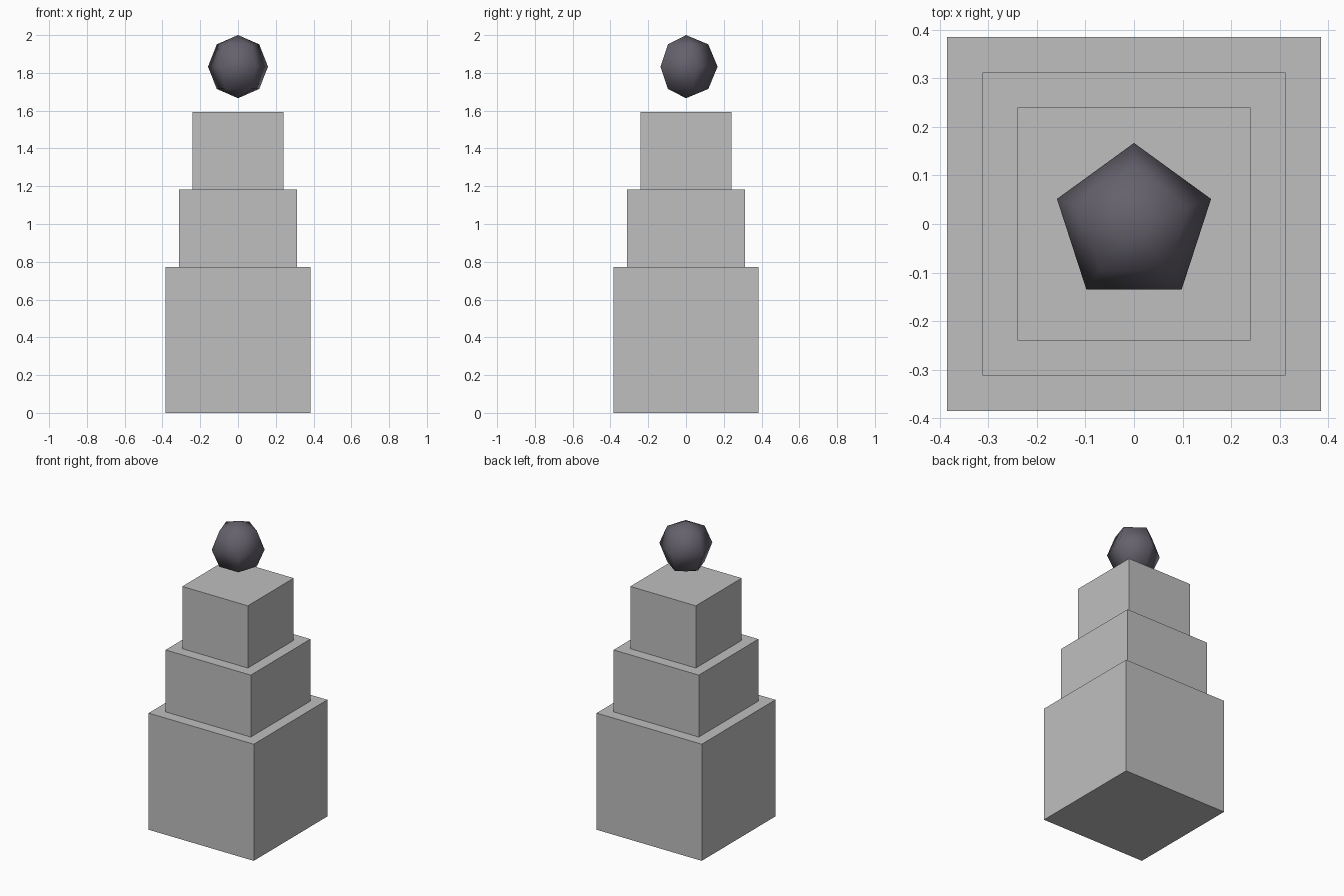
import bpy
import bmesh

cube = bpy.data.objects.get("Cube")
if cube:
    bpy.data.objects.remove(cube, do_unlink=True)


def make_material(name, colour):
    mat = bpy.data.materials.new(name)
    mat.use_nodes = True
    mat.diffuse_color = colour
    mat.node_tree.nodes["Principled BSDF"].inputs["Base Color"].default_value = colour
    return mat


def add_object(name, bm, mat, location):
    mesh = bpy.data.meshes.new(name)
    bm.to_mesh(mesh)
    bm.free()
    mesh.materials.append(mat)
    obj = bpy.data.objects.new(name, mesh)
    obj.location = location
    bpy.context.collection.objects.link(obj)
    return obj


def add_block(name, side, bottom, top, mat):
    bm = bmesh.new()
    bmesh.ops.create_cube(bm, size=1)
    bmesh.ops.scale(bm, vec=(side, side, top - bottom), verts=bm.verts)
    return add_object(name, bm, mat, (0, 0, (bottom + top) / 2))


stone = make_material("light grey", (0.52, 0.52, 0.52, 1))
dark = make_material("dark violet grey", (0.13, 0.12, 0.15, 1))

# Three stacked blocks, each narrower than the one below
add_block("lower_block", 0.77, 0, 0.772, stone)
add_block("middle_block", 0.624, 0.772, 1.182, stone)
add_block("upper_block", 0.48, 1.182, 1.594, stone)

# Five-sided smooth ball floating above the stack, one corner to the back
radius = 0.167
bm = bmesh.new()
bmesh.ops.create_uvsphere(bm, u_segments=5, v_segments=4, radius=radius)
for face in bm.faces:
    face.smooth = True
add_object("floating_ball", bm, dark, (0, 0, 2 - radius))
